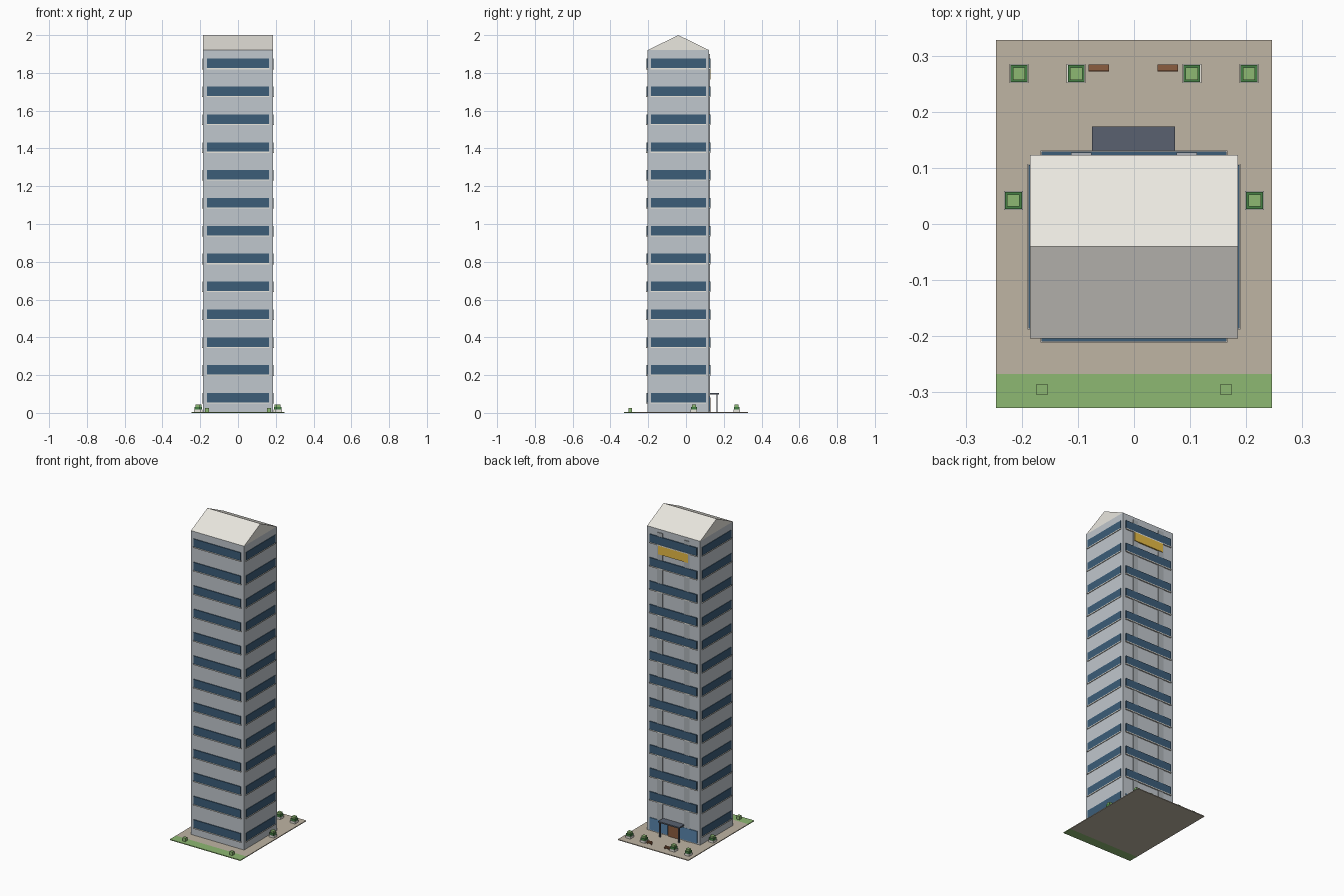
import bpy, bmesh

if "Cube" in bpy.data.objects:
    bpy.data.objects.remove(bpy.data.objects["Cube"])

def mat(name, r, g, b):
    m = bpy.data.materials.new(name)
    m.diffuse_color = (r, g, b, 1)
    m.use_nodes = True
    m.node_tree.nodes["Principled BSDF"].inputs["Base Color"].default_value = m.diffuse_color
    return m

WALL = mat("wall_grey", 0.53, 0.57, 0.61)
PIER = mat("pier_grey", 0.42, 0.45, 0.48)
GLASS = mat("window_blue", 0.045, 0.11, 0.19)
LOBBY = mat("lobby_glass", 0.10, 0.24, 0.42)
WHITE = mat("off_white", 0.82, 0.80, 0.74)
PAVE = mat("paving", 0.52, 0.46, 0.37)
GRASS = mat("grass", 0.27, 0.48, 0.17)
LEAF = mat("leaf_dark", 0.06, 0.22, 0.06)
WOOD = mat("wood", 0.26, 0.11, 0.05)
DARK = mat("canopy_dark", 0.10, 0.12, 0.16)
GOLD = mat("gold", 0.80, 0.50, 0.06)


def boxes(name, spans, material):
    """One object made of boxes given as (x0, x1, y0, y1, z0, z1)."""
    bm = bmesh.new()
    for x0, x1, y0, y1, z0, z1 in spans:
        geo = bmesh.ops.create_cube(bm, size=1)
        for v in geo["verts"]:
            v.co.x = x1 if v.co.x > 0 else x0
            v.co.y = y1 if v.co.y > 0 else y0
            v.co.z = z1 if v.co.z > 0 else z0
    return finish(name, bm, material)


def finish(name, bm, material):
    bmesh.ops.recalc_face_normals(bm, faces=bm.faces)
    me = bpy.data.meshes.new(name)
    bm.to_mesh(me)
    bm.free()
    ob = bpy.data.objects.new(name, me)
    bpy.context.collection.objects.link(ob)
    me.materials.append(material)
    return ob


def block(x, y, half, z0, z1):
    return (x - half, x + half, y - half, y + half, z0, z1)


X, Y0, Y1, EAVE, PAD = 0.185, -0.204, 0.123, 1.92, 0.005

# Site: paving and a strip of lawn
boxes("paving", [(-0.246, 0.246, -0.267, 0.328, 0, PAD)], PAVE)
boxes("lawn", [(-0.246, 0.246, -0.328, -0.267, 0, PAD)], GRASS)

# Tower body
boxes("tower_body", [(-X, X, Y0, Y1, PAD, EAVE)], WALL)

# Gable roof prism, ridge along x
bm = bmesh.new()
ends = [[bm.verts.new((x, y, z)) for y, z in
         ((Y0, EAVE), (Y1, EAVE), ((Y0 + Y1) / 2, 2.0))] for x in (-X, X)]
for e in ends:
    bm.faces.new(e)
for i in range(3):
    j = (i + 1) % 3
    bm.faces.new((ends[0][i], ends[0][j], ends[1][j], ends[1][i]))
finish("gable_roof", bm, WHITE)

# Ribbon windows with a pale sill below, every floor and side
panes, sills = [], []
for floor in range(13):
    z = 0.08 + floor * 0.1475
    for out, d, lo, hi in ((panes, 0, z - 0.025, z + 0.025),
                           (sills, 0.002, z - 0.031, z - 0.025)):
        wx, wy0, wy1 = 0.165 + d, -0.186 - d, 0.105 + d
        out.append((-wx, wx, Y0 - 0.005 - d, Y0 + 0.01, lo, hi))
        out.append((X - 0.01, X + 0.003 + d, wy0, wy1, lo, hi))
        out.append((-X - 0.003 - d, -X + 0.01, wy0, wy1, lo, hi))
        if floor:
            out.append((-wx, wx, Y1 - 0.01, Y1 + 0.006 + d, lo, hi))
boxes("ribbon_windows", panes, GLASS)
boxes("window_sills", sills, WHITE)

# Entrance side: piers, sign panel, glazed lobby, door
boxes("entrance_piers", [(s * 0.094 - 0.018, s * 0.094 + 0.018, Y1 - 0.01,
                          Y1 + 0.004, PAD, 1.9) for s in (-1, 1)], PIER)
boxes("sign_panel", [(-0.104, 0.104, Y1 - 0.005, Y1 + 0.008, 1.765, 1.822)], GOLD)
boxes("lobby_glazing", [(a, b, Y1 - 0.01, Y1 + 0.005, 0.012, 0.088)
                        for a, b in ((-0.165, -0.038), (0.038, 0.165))], LOBBY)
boxes("entrance_door", [(a, b, Y1 - 0.01, Y1 + 0.006, PAD, 0.082)
                        for a, b in ((-0.035, -0.001), (0.001, 0.035))], WOOD)

# Canopy on two posts
boxes("canopy", [(-0.075, 0.073, Y1, 0.174, 0.098, 0.106)], DARK)
boxes("canopy_posts", [block(s * 0.066, 0.164, 0.0035, PAD, 0.098)
                       for s in (-1, 1)], DARK)

# Planters with stepped shrubs
spots = [(s * x, y) for s in (-1, 1)
         for x, y in ((0.205, 0.268), (0.103, 0.268), (0.215, 0.042))]
boxes("planters", [block(x, y, 0.017, PAD, 0.018) for x, y in spots], WHITE)
boxes("shrub_bases", [block(x, y, 0.015, 0.018, 0.032) for x, y in spots], LEAF)
boxes("shrub_tops", [block(x, y, 0.011, 0.032, 0.044) for x, y in spots], GRASS)

# Lawn bushes
boxes("lawn_bushes", [block(s * 0.164, -0.295, 0.01, PAD, 0.027)
                      for s in (-1, 1)], GRASS)

# Benches: seat, backrest and legs
parts = []
for x in (-0.063, 0.060):
    parts.append((x - 0.018, x + 0.018, 0.272, 0.284, 0.012, 0.016))
    parts.append((x - 0.018, x + 0.018, 0.272, 0.2745, 0.016, 0.024))
    for s in (-1, 1):
        lx = x + s * 0.014
        parts.append((lx - 0.002, lx + 0.002, 0.274, 0.282, PAD, 0.012))
boxes("benches", parts, WOOD)
